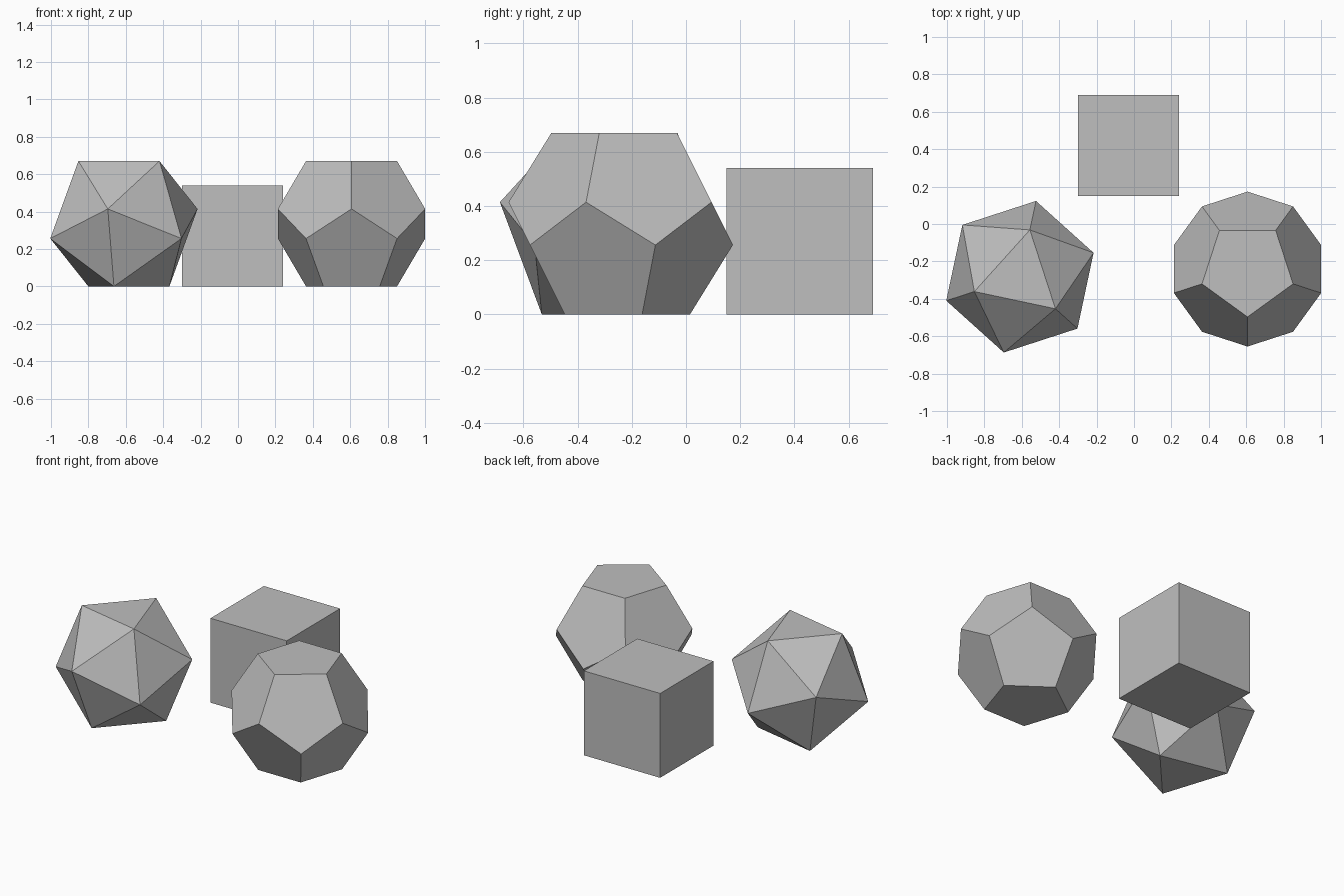
import bpy, bmesh
from math import sin, cos, pi, radians, sqrt

default = bpy.data.objects.get("Cube")
if default:
    bpy.data.objects.remove(default, do_unlink=True)

PHI = (1 + sqrt(5)) / 2
HEIGHT = 0.67

grey = bpy.data.materials.new("plain grey")
grey.use_nodes = True
grey.diffuse_color = (0.52, 0.52, 0.52, 1)
grey.node_tree.nodes["Principled BSDF"].inputs["Base Color"].default_value = grey.diffuse_color


def add_solid(name, bm, location):
    """Turn a bmesh into a flat shaded grey object."""
    bmesh.ops.recalc_face_normals(bm, faces=bm.faces)
    mesh = bpy.data.meshes.new(name)
    bm.to_mesh(mesh)
    bm.free()
    mesh.materials.append(grey)
    obj = bpy.data.objects.new(name, mesh)
    obj.location = location
    bpy.context.collection.objects.link(obj)


def ringed_solid(name, sides, radius, ring_z, turn, location):
    """Hull of an end polygon, a wider ring below it, and their point mirrors."""
    bm = bmesh.new()
    # The triangle-ended solid has its wide ring half a step out of line
    shift = pi / sides if sides == 3 else 0
    for r, z, offset in ((radius, HEIGHT / 2, 0), (radius * PHI, ring_z, shift)):
        for i in range(sides):
            a = turn + offset + 2 * pi * i / sides
            x, y = r * cos(a), r * sin(a)
            bm.verts.new((x, y, z))
            bm.verts.new((-x, -y, -z))
    bmesh.ops.convex_hull(bm, input=list(bm.verts))
    # Merge the hull's coplanar triangles into whole faces
    bmesh.ops.dissolve_limit(bm, angle_limit=radians(2),
                             verts=list(bm.verts), edges=list(bm.edges))
    add_solid(name, bm, location)


# Twenty triangles, resting on one of them
edge = HEIGHT * sqrt(3) / PHI ** 2
ringed_solid("icosahedron", 3, edge / sqrt(3), HEIGHT / 2 / PHI ** 3,
             radians(-42), (-0.61, -0.282, HEIGHT / 2))

# Twelve pentagons, one corner of the top pointing forward
ringed_solid("dodecahedron", 5, HEIGHT / PHI ** 2, HEIGHT / 2 / PHI ** 3,
             -pi / 2, (0.607, -0.241, HEIGHT / 2))

# Box behind the other two
side = 0.54
bm = bmesh.new()
bmesh.ops.create_cube(bm, size=side)
add_solid("box", bm, (-0.03, 0.42, side / 2))
